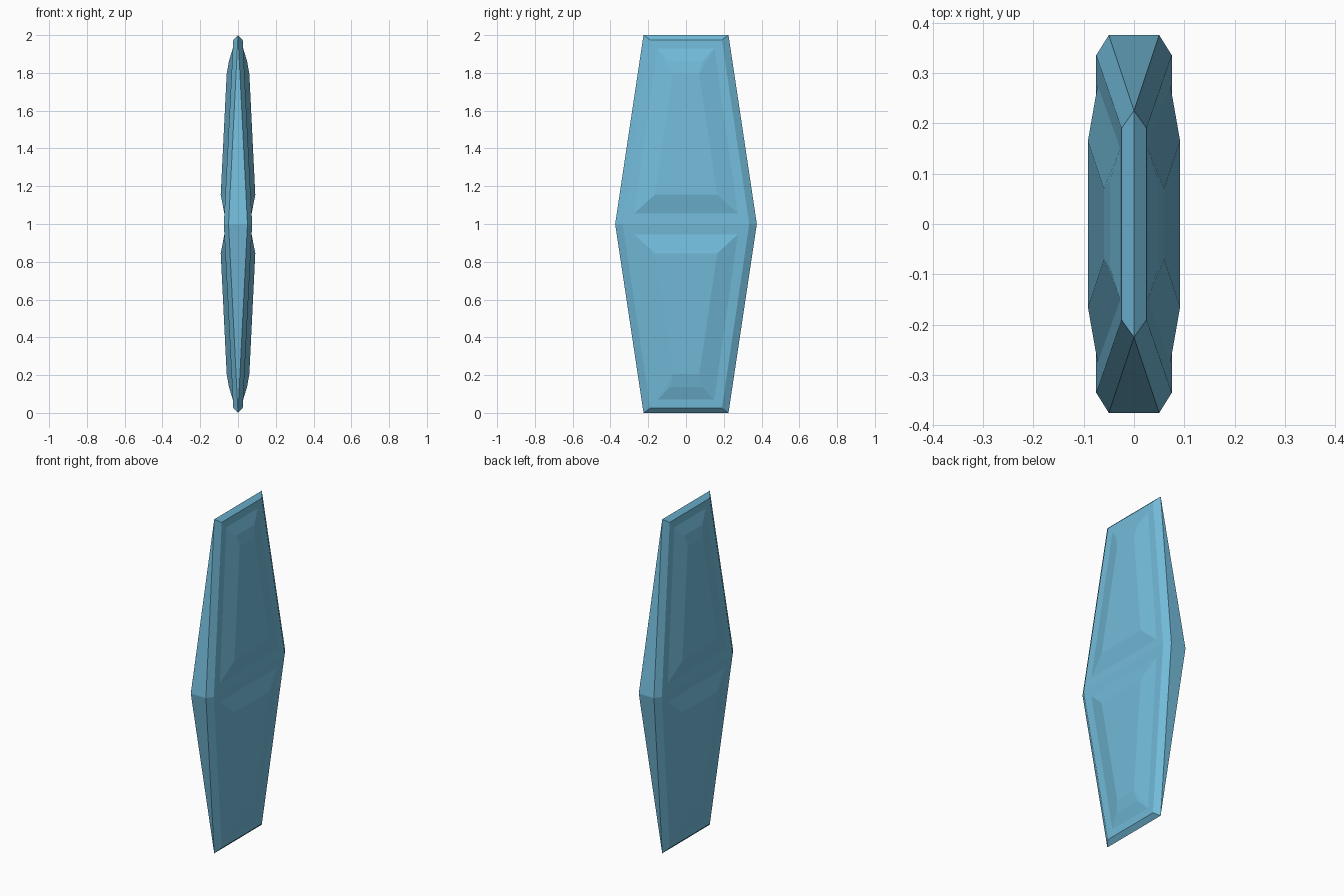
import bpy, bmesh

if "Cube" in bpy.data.objects:
    bpy.data.objects.remove(bpy.data.objects["Cube"])

MID_Z = 1.0

mat = bpy.data.materials.new("blue_crystal")
mat.diffuse_color = (0.17, 0.5, 0.7, 1)
mat.use_nodes = True
mat.node_tree.nodes["Principled BSDF"].inputs["Base Color"].default_value = mat.diffuse_color


def hull_object(name, points, mirror, open_back=False):
    """Convex faceted solid; mesh coordinates are relative to mid height."""
    bm = bmesh.new()
    for p in points:
        bm.verts.new(p)
    bmesh.ops.convex_hull(bm, input=bm.verts[:])
    bmesh.ops.recalc_face_normals(bm, faces=bm.faces[:])
    if open_back:
        back = [f for f in bm.faces if f.normal.x < -0.5]
        bmesh.ops.delete(bm, geom=back, context='FACES')
    bmesh.ops.dissolve_limit(bm, angle_limit=0.01, verts=bm.verts[:], edges=bm.edges[:])
    mesh = bpy.data.meshes.new(name)
    bm.to_mesh(mesh)
    bm.free()
    mesh.materials.append(mat)
    obj = bpy.data.objects.new(name, mesh)
    obj.location.z = MID_Z
    bpy.context.collection.objects.link(obj)
    if mirror:
        mod = obj.modifiers.new("Mirror", 'MIRROR')
        mod.use_axis = (True, False, True)
        mod.use_mirror_merge = False
    return obj


# Main bevelled slab: wide at mid height, tapering to a ridge at both ends
corners = [(0.05, 0.375, 0), (0.075, 0.335, 0), (0.025, 0.19, 0.975), (0, 0.225, 1.0)]
body_points = {(sx * x, sy * y, sz * z)
               for x, y, z in corners
               for sx in (1, -1) for sy in (1, -1) for sz in (1, -1)}
hull_object("body", body_points, mirror=False)


# Raised panels: base outline lies on the slab face, top is a smaller trapezoid
def face_x(z):
    return 0.075 - 0.05 * z / 0.975


panel = [(face_x(0.055), 0.275, 0.055), (face_x(0.93), 0.15, 0.93),
         (0.0915, 0.165, 0.155), (0.06, 0.07, 0.795), (0.048, 0.085, 0.862)]
panel_points = [(x, s * y, z) for x, y, z in panel for s in (1, -1)]
hull_object("raised_panels", panel_points, mirror=True, open_back=True)
